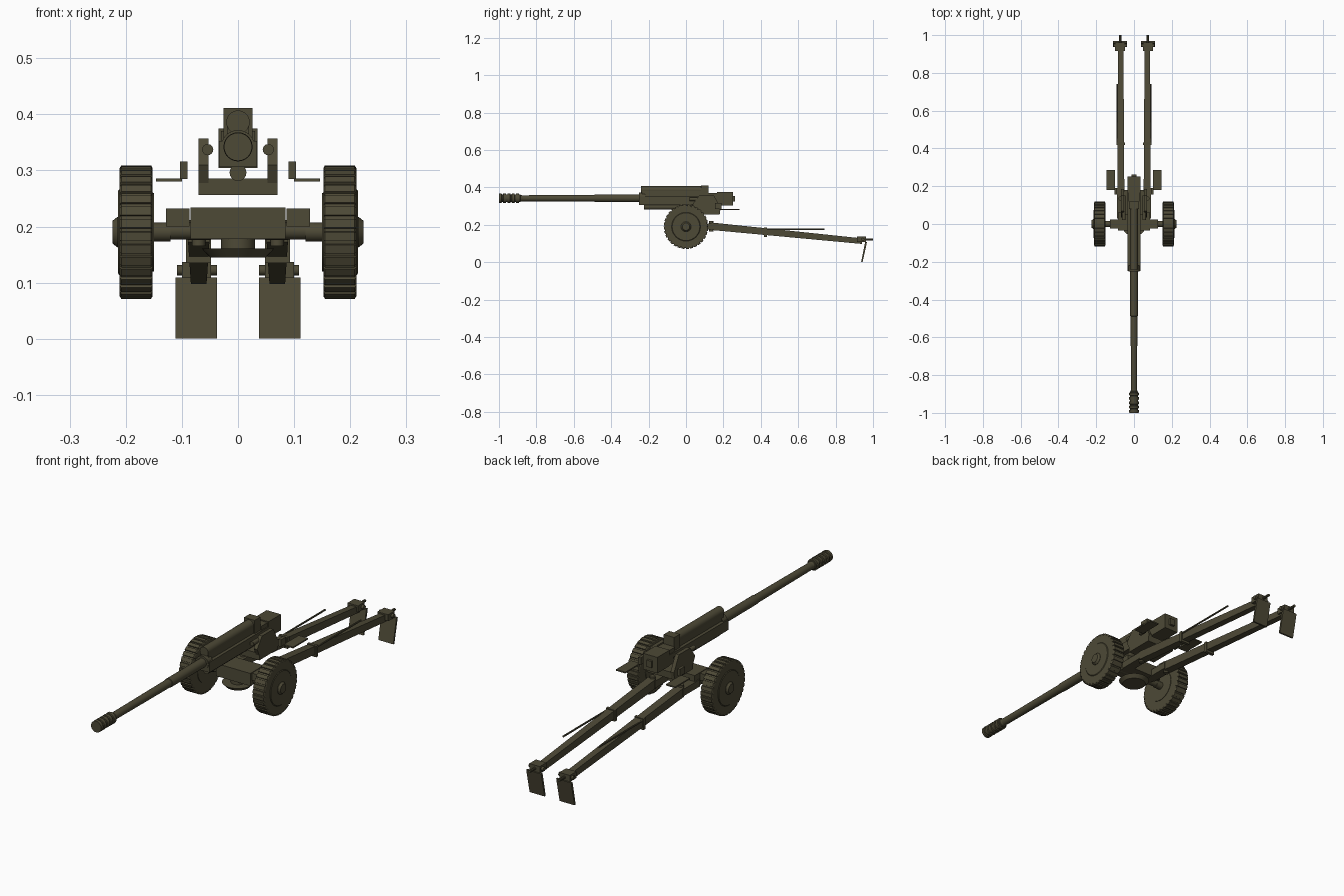
import bpy, bmesh, math
from mathutils import Vector, Matrix

if "Cube" in bpy.data.objects:
    bpy.data.objects.remove(bpy.data.objects["Cube"])


def make_material(name, rgb):
    mat = bpy.data.materials.new(name)
    mat.use_nodes = True
    mat.diffuse_color = (*rgb, 1)
    mat.node_tree.nodes["Principled BSDF"].inputs["Base Color"].default_value = (*rgb, 1)
    return mat


OLIVE = make_material("olive paint", (0.075, 0.067, 0.037))


def finish(name, bm, smooth=False):
    bmesh.ops.recalc_face_normals(bm, faces=bm.faces[:])
    mesh = bpy.data.meshes.new(name)
    bm.to_mesh(mesh)
    bm.free()
    mesh.materials.append(OLIVE)
    obj = bpy.data.objects.new(name, mesh)
    bpy.context.collection.objects.link(obj)
    if smooth:
        bpy.ops.object.select_all(action="DESELECT")
        obj.select_set(True)
        bpy.context.view_layer.objects.active = obj
        bpy.ops.object.shade_smooth_by_angle(angle=math.radians(35))
    return obj


def loft(name, rings, smooth=False):
    """Skin a row of equal-length rings and cap both ends."""
    bm = bmesh.new()
    rows = [[bm.verts.new(p) for p in ring] for ring in rings]
    n = len(rows[0])
    for a, b in zip(rows, rows[1:]):
        for i in range(n):
            j = (i + 1) % n
            bm.faces.new((a[i], a[j], b[j], b[i]))
    bm.faces.new(rows[0])
    bm.faces.new(rows[-1])
    return finish(name, bm, smooth)


def box(name, x, y, z):
    ring = lambda yy: [(x[0], yy, z[0]), (x[1], yy, z[0]), (x[1], yy, z[1]), (x[0], yy, z[1])]
    return loft(name, [ring(y[0]), ring(y[1])])


def plate(name, x, outline):
    """Side profile in y and z, given thickness along x."""
    return loft(name, [[(xx, y, z) for y, z in outline] for xx in x])


def turned(name, axis, centre, profile, sides=24):
    """Round part: profile holds (position along axis, radius)."""
    rot = Vector((0, 0, 1)).rotation_difference(Vector(axis)).to_matrix()
    rings = []
    for t, r in profile:
        rings.append([Vector(centre) + rot @ Vector((r * math.cos(a), r * math.sin(a), t))
                      for a in (math.tau * i / sides for i in range(sides))])
    return loft(name, rings, True)


X, Y, Z = (1, 0, 0), (0, 1, 0), (0, 0, 1)
BORE = (0, 0, 0.342)


def wheel(side, s):
    # Tyre with raised cleats around the tread
    teeth = 32
    rings = []
    for x, inset in ((0.152, 0.005), (0.155, 0), (0.208, 0), (0.211, 0.005)):
        ring = []
        for i in range(teeth):
            for part, r in ((0.0, 0.119), (0.66, 0.119), (0.7, 0.114), (0.96, 0.114)):
                a = math.tau * (i + part) / teeth
                ring.append((s * x, (r - inset) * math.cos(a), 0.19 + (r - inset) * math.sin(a)))
        rings.append(ring)
    loft(side + " tyre", rings)
    turned(side + " wheel disc", (s, 0, 0), (0, 0, 0.19),
           [(0.15, 0.07), (0.211, 0.077), (0.2135, 0.074)], 32)
    turned(side + " hub cap", (s, 0, 0), (0, 0, 0.19),
           [(0.21, 0.027), (0.215, 0.027), (0.224, 0.02)])
    turned(side + " stub axle", (s, 0, 0), (0, 0, 0.19), [(0.12, 0.017), (0.155, 0.017)], 16)


def trail(side, s):
    def mirror(a, b):
        return sorted((s * a, s * b))

    # Tapered box beam running down to the rear
    rings = []
    for y, half, low, high in ((0.14, 0.019, 0.172, 0.212), (0.94, 0.014, 0.098, 0.128)):
        c = s * 0.07
        rings.append([(c - half, y, low), (c + half, y, low), (c + half, y, high), (c - half, y, high)])
    loft(side + " trail beam", rings)
    box(side + " trail hinge", mirror(0.048, 0.09), (0.03, 0.15), (0.176, 0.207))
    turned(side + " hinge pin", Z, (s * 0.07, 0.135, 0), [(0.165, 0.012), (0.22, 0.012)], 12)
    box(side + " trail collar", mirror(0.048, 0.093), (0.418, 0.432), (0.135, 0.185))
    # Handspike lying along the trail
    turned(side + " handspike", Y, (s * 0.088, 0, 0.176), [(0.42, 0.004), (0.74, 0.004)], 8)
    # Trail end, spade and towing pin
    box(side + " trail end", mirror(0.048, 0.1), (0.915, 0.962), (0.108, 0.137))
    turned(side + " trail end pin", X, (s * 0.073, 0.945, 0.122), [(-0.036, 0.009), (0.036, 0.009)], 12)
    plate(side + " spade", mirror(0.037, 0.111),
          [(0.936, 0), (0.944, 0), (0.968, 0.109), (0.958, 0.109)])
    turned(side + " towing pin", Y, (s * 0.073, 0, 0.122), [(0.95, 0.006), (1.0, 0.006)], 10)


def carriage_side(side, s):
    def mirror(a, b):
        return sorted((s * a, s * b))

    box(side + " axle bracket", mirror(0.086, 0.128), (-0.025, 0.025), (0.2, 0.232))
    # Cradle support cheek
    plate(side + " cheek", mirror(0.053, 0.07),
          [(0.06, 0.256), (0.18, 0.256), (0.185, 0.29), (0.15, 0.357), (0.07, 0.357), (0.035, 0.31)])
    turned(side + " balancing cylinder", Y, (s * 0.054, 0, 0.337), [(0.02, 0.01), (0.15, 0.01)], 16)
    # Crew seat and its bracket
    box(side + " seat", mirror(0.1, 0.146), (0.18, 0.285), (0.28, 0.286))
    box(side + " seat bracket", mirror(0.09, 0.103), (0.155, 0.19), (0.285, 0.316))


for side, s in (("left", 1), ("right", -1)):
    wheel(side, s)
    trail(side, s)
    carriage_side(side, s)

# Lower carriage
turned("axle beam", X, (0, 0, 0.192), [(-0.135, 0.0155), (0.135, 0.0155)], 16)
box("lower carriage", (-0.085, 0.085), (-0.035, 0.06), (0.178, 0.234))
turned("firing jack", Z, (0, 0, 0), [(0.145, 0.05), (0.161, 0.065)], 32)
turned("jack column", Z, (0, 0, 0), [(0.16, 0.03), (0.18, 0.03)], 20)

# Upper carriage and cradle
box("cheek base", (-0.07, 0.07), (0.05, 0.18), (0.256, 0.286))
plate("cradle", (-0.034, 0.034),
      [(-0.25, 0.306), (0.17, 0.306), (0.17, 0.352), (-0.25, 0.352)])
turned("recoil cylinder", Y, (0, 0, 0.296), [(-0.225, 0.015), (0.1, 0.015)], 20)
turned("recuperator", Y, (0, 0, 0.386), [(-0.24, 0.021), (0.1, 0.021)], 20)
box("recuperator saddle", (-0.02, 0.02), (-0.235, 0.1), (0.345, 0.38))
box("recuperator block", (-0.026, 0.026), (0.08, 0.12), (0.35, 0.411))
turned("cradle collar", Y, BORE, [(-0.252, 0.03), (-0.22, 0.03)])

# Gun barrel and breech
turned("barrel", Y, BORE,
       [(-0.88, 0.016), (-0.49, 0.018), (-0.488, 0.02), (0.18, 0.021)])
box("breech block", (-0.035, 0.035), (0.165, 0.252), (0.304, 0.375))
box("breech ring front", (-0.03, 0.03), (0.12, 0.17), (0.31, 0.37))
box("breech handle", (-0.012, 0.012), (0.25, 0.262), (0.325, 0.355))

# Ribbed muzzle brake
ribs = 5
profile = [(-0.885, 0.018), (-0.875, 0.016)]
for i in range(ribs):
    y = -1 + i * 0.023
    profile[i * 4:i * 4] = [(y, 0.025), (y + 0.014, 0.026), (y + 0.0155, 0.021), (y + 0.0215, 0.021)]
turned("muzzle brake", Y, BORE, profile)
